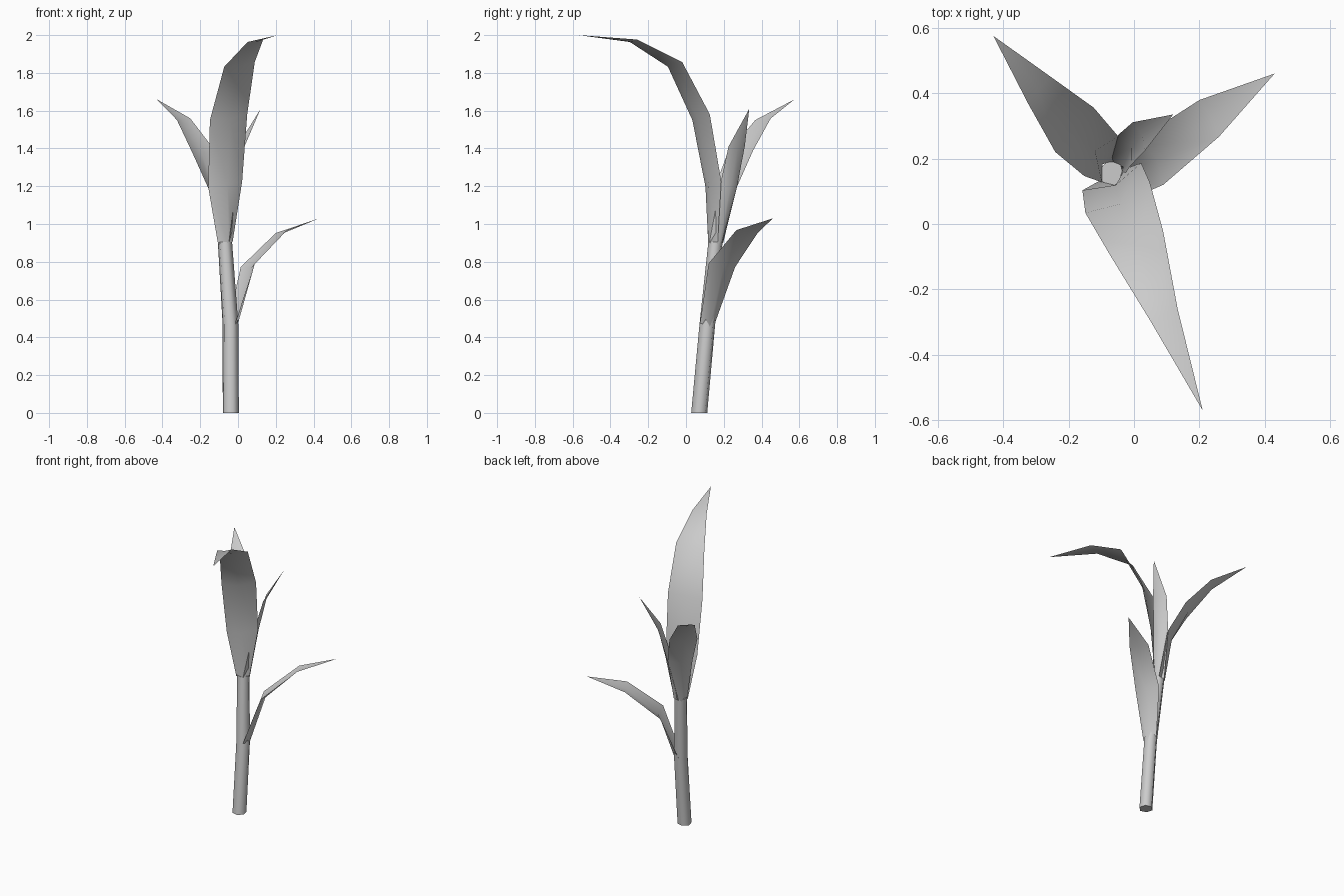
import bpy
import bmesh
import math
from mathutils import Vector

default_cube = bpy.data.objects.get("Cube")
if default_cube:
    bpy.data.objects.remove(default_cube, do_unlink=True)

# One plain grey for the whole plant
grey = bpy.data.materials.new("plant grey")
grey.use_nodes = True
colour = (0.6, 0.6, 0.6, 1.0)
grey.diffuse_color = colour
grey.node_tree.nodes["Principled BSDF"].inputs["Base Color"].default_value = colour


def finish(bm, name, smooth_angle):
    """Turn a bmesh into a smooth shaded object with the plant material."""
    mesh = bpy.data.meshes.new(name)
    bm.to_mesh(mesh)
    bm.free()
    mesh.materials.append(grey)
    obj = bpy.data.objects.new(name, mesh)
    bpy.context.collection.objects.link(obj)
    bpy.ops.object.select_all(action="DESELECT")
    obj.select_set(True)
    bpy.context.view_layer.objects.active = obj
    bpy.ops.object.shade_smooth_by_angle(angle=math.radians(smooth_angle))
    return obj


def make_stalk(name, path, radii, sides=6):
    """Loft a closed six-sided tube through the path."""
    bm = bmesh.new()
    rings = []
    for centre, radius in zip(path, radii):
        ring = []
        for i in range(sides):
            angle = math.tau * i / sides + math.pi / 4
            offset = Vector((math.cos(angle), math.sin(angle), 0)) * radius
            ring.append(bm.verts.new(Vector(centre) + offset))
        rings.append(ring)
    for low, high in zip(rings, rings[1:]):
        for i in range(sides):
            j = (i + 1) % sides
            bm.faces.new((low[i], low[j], high[j], high[i]))
    bm.faces.new(reversed(rings[0]))
    bm.faces.new(rings[-1])
    finish(bm, name, 70)


def make_leaf(name, across, path, half_widths, fold=0.036):
    """Loft a blade folded along its midrib, closing to a point at the tip."""
    bm = bmesh.new()
    across = Vector(across).normalized()
    points = [Vector(p) for p in path]
    tip = bm.verts.new(points[-1])
    rows = []
    for i, half in enumerate(half_widths):
        along = points[i + 1] - points[max(i - 1, 0)]
        under = along.cross(across).normalized()
        depth = fold * (1 - i / len(half_widths))
        rows.append([bm.verts.new(points[i] + offset) for offset in
                     (-across * half, under * depth, across * half)])
    for low, high in zip(rows, rows[1:]):
        for i in range(2):
            bm.faces.new((low[i], low[i + 1], high[i + 1], high[i]))
    for i in range(2):
        bm.faces.new((rows[-1][i], rows[-1][i + 1], tip))
    finish(bm, name, 80)


# Stalk, leaning slightly back with a bend at the lowest leaf
make_stalk("stalk",
           [(-0.038, 0.07, 0), (-0.04, 0.113, 0.47), (-0.069, 0.156, 0.905)],
           [0.044, 0.043, 0.039])

# Tall leaf arching over the front
make_leaf("tall_front_leaf", (-0.9, -0.42, -0.14),
          [(-0.067, 0.15, 0.9), (-0.068, 0.145, 1.21), (-0.05, 0.08, 1.565),
           (0.008, -0.058, 1.845), (0.092, -0.278, 1.97), (0.21, -0.57, 2)],
          [0.043, 0.1, 0.11, 0.09, 0.046])

# Broad leaf spreading to the back on the -x side
make_leaf("back_side_leaf", (0.65, 0.75, 0.08),
          [(-0.07, 0.16, 0.9), (-0.1, 0.207, 1.185), (-0.182, 0.288, 1.383),
           (-0.288, 0.408, 1.555), (-0.43, 0.575, 1.66)],
          [0.043, 0.08, 0.09, 0.054])

# Lowest leaf, growing from the bend in the stalk
make_leaf("lower_leaf", (0.47, -0.88, 0.12),
          [(-0.035, 0.112, 0.47), (0.052, 0.19, 0.782),
           (0.23, 0.323, 0.96), (0.43, 0.46, 1.03)],
          [0.043, 0.08, 0.064])

# Small young leaf between the two upper ones
make_leaf("young_leaf", (0.4, -0.9, 0),
          [(-0.065, 0.16, 0.9), (-0.03, 0.225, 1.2),
           (0.015, 0.268, 1.41), (0.12, 0.335, 1.61)],
          [0.04, 0.05, 0.047])
